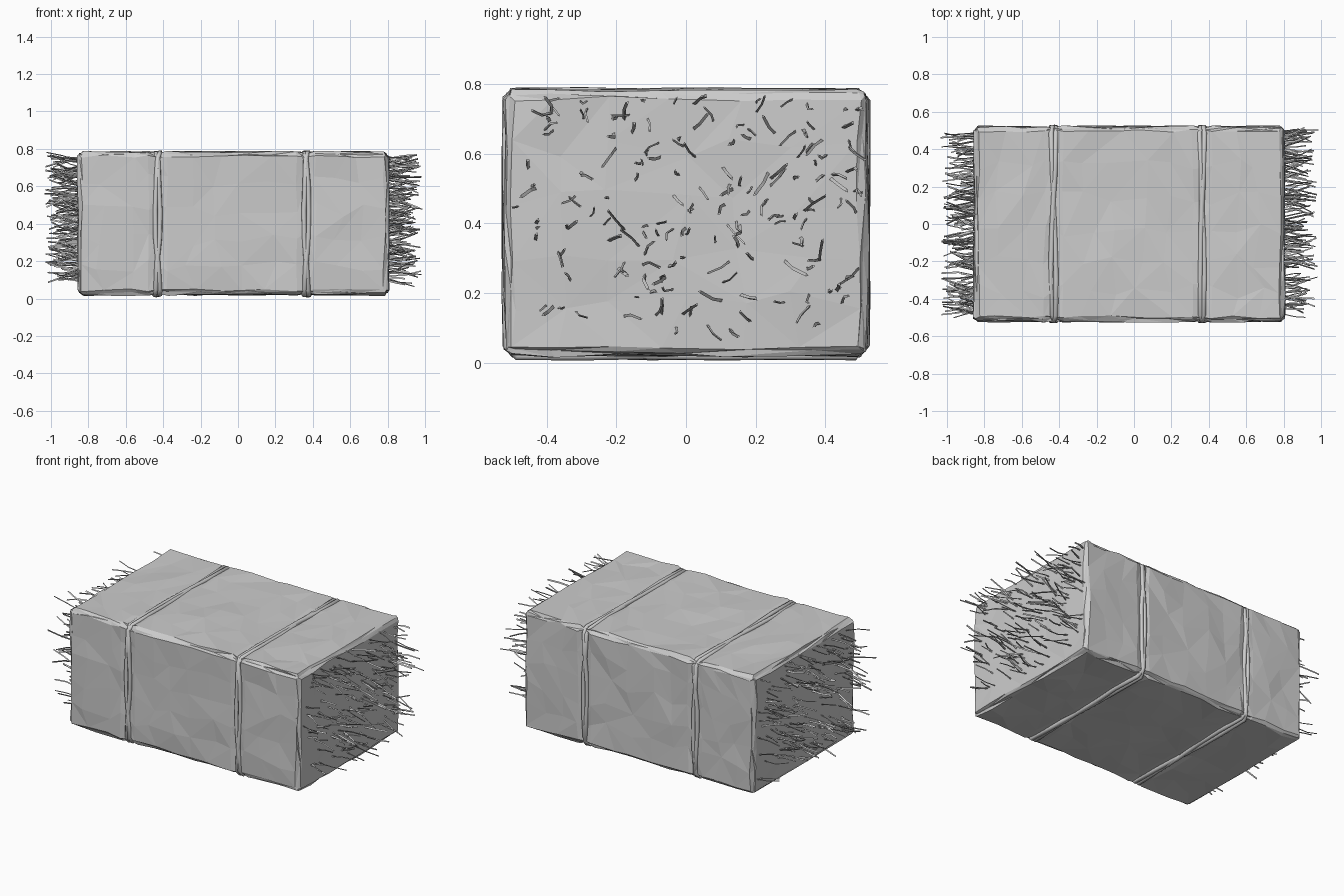
import bpy, bmesh, math, random
from mathutils import Vector

if "Cube" in bpy.data.objects:
    bpy.data.objects.remove(bpy.data.objects["Cube"])

random.seed(11)
STRAPS = (-0.43, 0.365)
X0, X1, HY, Z0, Z1 = -0.862, 0.812, 0.528, 0.014, 0.79


def add_object(name, bm):
    me = bpy.data.meshes.new(name)
    bm.to_mesh(me)
    bm.free()
    ob = bpy.data.objects.new(name, me)
    bpy.context.collection.objects.link(ob)
    return ob


# Bale body: lumpy faceted box with worn edges, pinched under the straps
xs = [X0, X0 + 0.03, -0.72, -0.58, -0.48, -0.43, -0.38, -0.25, -0.1, 0.04,
      0.18, 0.315, 0.365, 0.415, 0.54, 0.67, X1 - 0.03, X1]
ys = [-HY, -HY + 0.03, -0.36, -0.2, -0.03, 0.14, 0.33, HY - 0.03, HY]
zs = [Z0, Z0 + 0.03, 0.18, 0.32, 0.47, 0.63, Z1 - 0.03, Z1]
axes = (xs, ys, zs)
mid = Vector((-0.025, 0, 0.402))
bm = bmesh.new()
verts = {}


def vert(idx):
    if idx in verts:
        return verts[idx]
    p = Vector([axes[a][idx[a]] for a in range(3)])
    ends = [a for a in range(3) if idx[a] in (0, len(axes[a]) - 1)]
    pinch = any(abs(p.x - s) < 0.01 for s in STRAPS)
    for a in range(3):
        inward = -1 if p[a] > mid[a] else 1
        if a in ends:
            p[a] += inward * random.uniform(0, 0.013)
            if len(ends) > 1:
                p[a] += inward * random.uniform(0.009, 0.016)
            if pinch and a > 0:
                p[a] += inward * 0.008
        elif 1 < idx[a] < len(axes[a]) - 2:
            j = 0.008 if a == 0 and min(abs(p.x - s) for s in STRAPS) < 0.06 else 0.04
            p[a] += random.uniform(-j, j)
        else:
            p[a] += random.uniform(-0.008, 0.008)
    verts[idx] = bm.verts.new(p)
    return verts[idx]


for a in range(3):
    b, c = (a + 1) % 3, (a + 2) % 3
    for side in (0, len(axes[a]) - 1):
        for i in range(len(axes[b]) - 1):
            for j in range(len(axes[c]) - 1):
                quad = []
                for di, dj in ((0, 0), (1, 0), (1, 1), (0, 1)):
                    idx = [0, 0, 0]
                    idx[a], idx[b], idx[c] = side, i + di, j + dj
                    quad.append(vert(tuple(idx)))
                if side == 0:
                    quad.reverse()
                k = random.randint(0, 1)
                q = quad[k:] + quad[:k]
                bm.faces.new((q[0], q[1], q[2]))
                bm.faces.new((q[0], q[2], q[3]))
add_object("bale_body", bm)


# Straps: two loosely twisted strands of twine in each loop
def twine(name, x, phase):
    hy, lo, hi, r = 0.516, 0.022, 0.776, 0.03
    corners = [(-hy, lo), (hy, lo), (hy, hi), (-hy, hi)]
    path = []
    for n, (y, z) in enumerate(corners):
        y2, z2 = corners[(n + 1) % 4]
        d = Vector((y2 - y, z2 - z))
        u = d.normalized()
        for t in range(6):
            s = r + (d.length - 2 * r) * t / 5
            path.append((y + u.x * s, z + u.y * s))
    cu = bpy.data.curves.new(name, 'CURVE')
    cu.dimensions = '3D'
    cu.bevel_depth = 0.014
    cu.bevel_resolution = 1
    sp = cu.splines.new('POLY')
    sp.points.add(len(path) - 1)
    sp.use_cyclic_u = True
    for n, (y, z) in enumerate(path):
        w = 0.013 * math.cos(phase + n * 2 * math.pi * 3 / len(path))
        out = random.uniform(-0.004, 0.004)
        sp.points[n].co = (x + w + random.uniform(-0.003, 0.003),
                           y * (1 + out), z + out, 1)
    ob = bpy.data.objects.new(name, cu)
    bpy.context.collection.objects.link(ob)


for n, x in enumerate(STRAPS):
    for m in range(2):
        twine(f"strap_{n + 1}_strand_{m + 1}", x, m * math.pi)


# Straw: thin bent three-sided stalks sticking out of both ends
def straw(name, x, side, count):
    bm = bmesh.new()
    for _ in range(count):
        p = Vector((x, random.uniform(-0.49, 0.5), random.uniform(0.09, 0.76)))
        d = Vector((side, random.uniform(-0.35, 0.35), random.uniform(-0.35, 0.35))).normalized()
        length = random.uniform(0.07, 0.185)
        bend = Vector((0, random.uniform(-0.25, 0.25), random.uniform(-0.25, 0.25)))
        pts = [p - d * 0.02, p + d * length * 0.5]
        pts.append(pts[1] + (d + bend).normalized() * length * 0.5)
        r, turn = random.uniform(0.003, 0.006), random.uniform(0, 6)
        rings = []
        for q in pts:
            rings.append([bm.verts.new(q + Vector((0, r * math.cos(turn + k * 2.094),
                                                   r * math.sin(turn + k * 2.094))))
                          for k in range(3)])
        for a, b in zip(rings, rings[1:]):
            for k in range(3):
                bm.faces.new((a[k], a[(k + 1) % 3], b[(k + 1) % 3], b[k]))
        bm.faces.new(rings[0][::-1])
        bm.faces.new(rings[-1])
    bmesh.ops.recalc_face_normals(bm, faces=bm.faces)
    add_object(name, bm)


straw("straw_right", 0.802, 1, 170)
straw("straw_left", -0.852, -1, 170)
